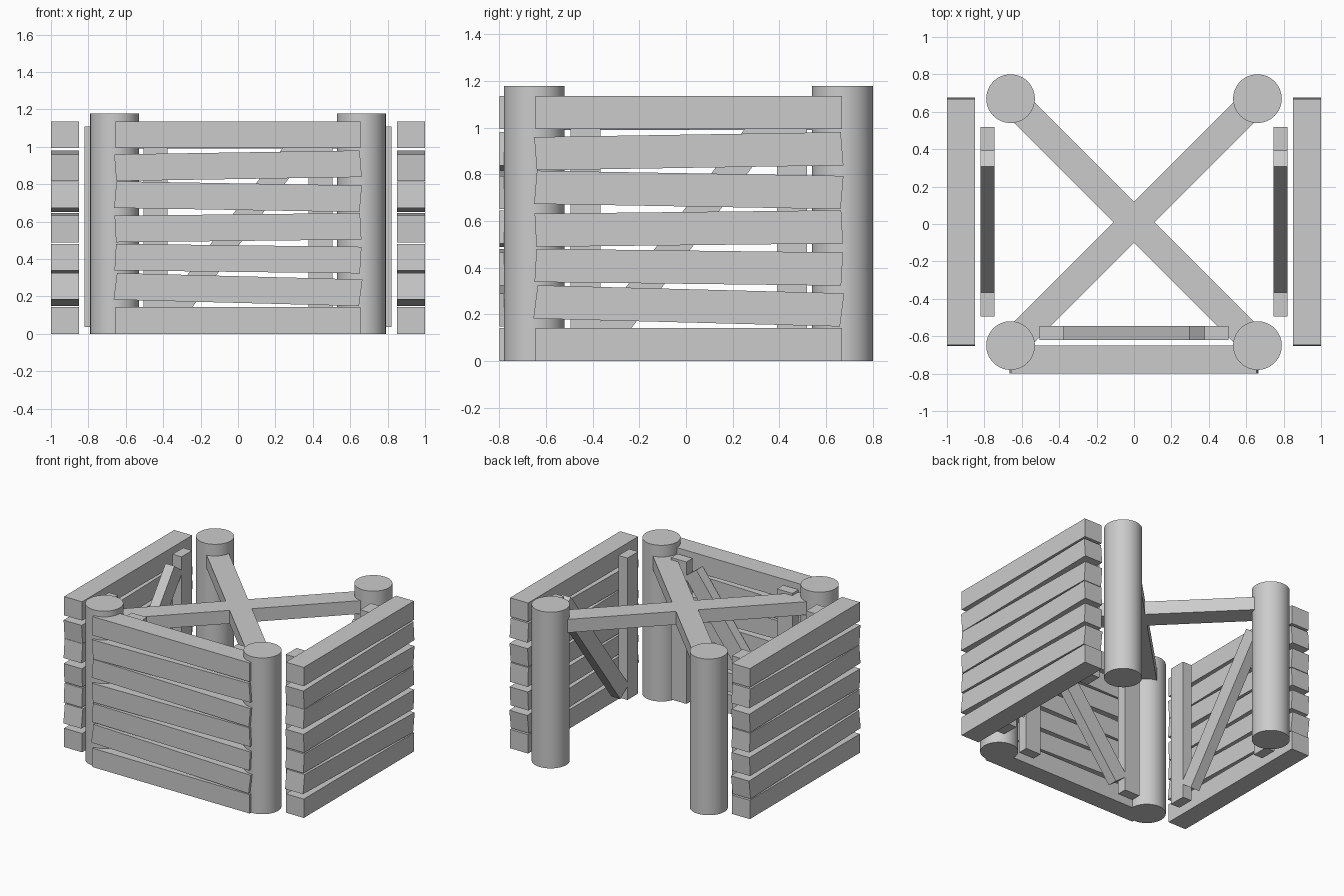
import bpy, bmesh
from math import radians, atan2, hypot
from mathutils import Vector

if "Cube" in bpy.data.objects:
    bpy.data.objects.remove(bpy.data.objects["Cube"])


def mesh_object(name, bm):
    bmesh.ops.recalc_face_normals(bm, faces=bm.faces)
    me = bpy.data.meshes.new(name)
    bm.to_mesh(me)
    bm.free()
    ob = bpy.data.objects.new(name, me)
    bpy.context.collection.objects.link(ob)
    return ob


def slab(name, outline, d0, d1, place):
    """Extrude a (u, z) outline from depth d0 to d1; place maps (u, d, z) to world."""
    bm = bmesh.new()
    f = bm.faces.new([bm.verts.new(place(u, d0, z)) for u, z in outline])
    shift = Vector(place(0, d1, 0)) - Vector(place(0, d0, 0))
    ext = bmesh.ops.extrude_face_region(bm, geom=[f])["geom"]
    bmesh.ops.translate(bm, vec=shift, verts=[v for v in ext if isinstance(v, bmesh.types.BMVert)])
    return mesh_object(name, bm)


def bar(cu, cz, au, az, bu, bz):
    """Parallelogram about (cu, cz) with half axes a and b."""
    return [(cu + s * au + t * bu, cz + s * az + t * bz)
            for s, t in ((-1, -1), (1, -1), (1, 1), (-1, 1))]


SLOPES = [0, -0.026, -0.012, 0.011, -0.017, 0.016, 0]


def panel(side, planks, braces, place):
    # Uneven horizontal planks
    for i, s in enumerate(SLOPES):
        slab(f"{side}_plank_{i + 1}",
             bar(0, 0.071 + 0.1655 * i, 0.656, 0.656 * s, -0.071 * s * 5, 0.071),
             *planks, place)
    # Two uprights and a diagonal brace on the inside
    for n, u in (("a", -0.442), ("b", 0.442)):
        slab(f"{side}_upright_{n}", bar(u, 0.572, 0.064, 0, 0, 0.535), *braces, place)
    du, dz = 0.345, 0.46
    L = hypot(du, dz)
    slab(f"{side}_diagonal", bar(0, 0.572, du, dz, -0.062 * dz / L, 0.062 * du / L),
         *braces, place)


# Wall panels: front, right and mirrored left
panel("front", (0.65, 0.798), (0.545, 0.62), lambda u, d, z: (u, -d, z))
panel("right", (0.85, 1.0), (0.745, 0.82), lambda u, d, z: (d, u + 0.012, z))
panel("left", (0.85, 1.0), (0.745, 0.82), lambda u, d, z: (-d, u + 0.012, z))

# Round corner posts
for sx, xn in ((-0.66, "left"), (0.66, "right")):
    for y, yn in ((-0.65, "front"), (0.67, "back")):
        bpy.ops.mesh.primitive_cylinder_add(vertices=64, radius=0.13, depth=1.178,
                                            location=(sx, y, 0.589))
        bpy.context.object.name = f"{yn}_{xn}_post"
        bpy.ops.object.shade_smooth_by_angle(angle=radians(30))

# Crossed beams joining opposite posts
for s, n in ((1, "a"), (-1, "b")):
    bpy.ops.mesh.primitive_cube_add(size=1, location=(0, 0.01, 1.04))
    ob = bpy.context.object
    ob.name = f"cross_beam_{n}"
    ob.scale = (1.80, 0.155, 0.10)
    ob.rotation_euler.z = s * atan2(1.32, 1.32)
